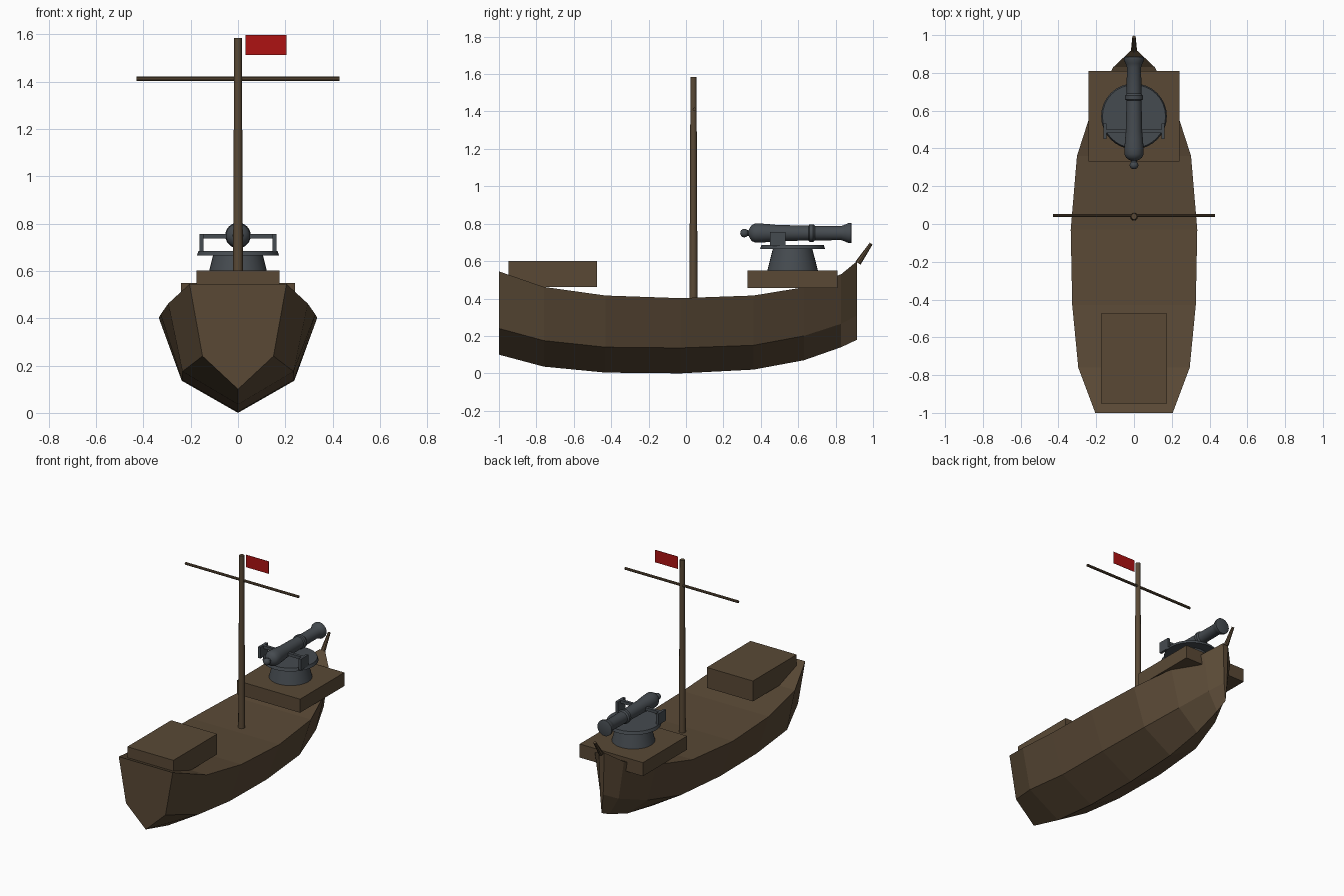
import bpy, bmesh, math
from mathutils import Vector

cube = bpy.data.objects.get("Cube")
if cube:
    bpy.data.objects.remove(cube, do_unlink=True)


def material(name, rgb):
    m = bpy.data.materials.new(name)
    m.use_nodes = True
    m.diffuse_color = (*rgb, 1)
    m.node_tree.nodes["Principled BSDF"].inputs["Base Color"].default_value = (*rgb, 1)
    return m


WOOD = material("brown wood", (0.10, 0.066, 0.036))
IRON = material("dark iron", (0.06, 0.07, 0.08))
RED = material("red cloth", (0.42, 0.006, 0.006))


def finish(bm, name, mat, smooth=False):
    bmesh.ops.recalc_face_normals(bm, faces=bm.faces)
    mesh = bpy.data.meshes.new(name)
    bm.to_mesh(mesh)
    bm.free()
    mesh.materials.append(mat)
    ob = bpy.data.objects.new(name, mesh)
    bpy.context.collection.objects.link(ob)
    if smooth:
        bpy.ops.object.select_all(action="DESELECT")
        ob.select_set(True)
        bpy.context.view_layer.objects.active = ob
        bpy.ops.object.shade_smooth_by_angle(angle=math.radians(35))
    return ob


def box(name, lo, hi, mat):
    bm = bmesh.new()
    bmesh.ops.create_cube(bm, size=1)
    for v in bm.verts:
        v.co = Vector([(a + b) / 2 + c * (b - a) for a, b, c in zip(lo, hi, v.co)])
    return finish(bm, name, mat)


def lathe(name, start, axis, profile, mat, sides=24):
    """Rings of (distance, radius) along an axis, capped at both ends."""
    bm = bmesh.new()
    turn = Vector((0, 0, 1)).rotation_difference(Vector(axis))
    rings = []
    for d, r in profile:
        angles = [math.tau * i / sides for i in range(sides)]
        rings.append([bm.verts.new(Vector(start) + turn @ Vector(
            (r * math.cos(a), r * math.sin(a), d))) for a in angles])
    for a, b in zip(rings, rings[1:]):
        for i in range(sides):
            j = (i + 1) % sides
            bm.faces.new((a[i], a[j], b[j], b[i]))
    bm.faces.new(rings[0])
    bm.faces.new(rings[-1])
    return finish(bm, name, mat, True)


# Hull: y, keel z, chine half-width and z, deck half-width and z
stations = [
    (-1.00, 0.10, 0.150, 0.24, 0.205, 0.545),
    (-0.76, 0.036, 0.235, 0.175, 0.295, 0.462),
    (-0.43, 0.004, 0.237, 0.14, 0.327, 0.416),
    (-0.03, 0.0, 0.238, 0.136, 0.335, 0.402),
    (0.36, 0.02, 0.215, 0.15, 0.302, 0.416),
    (0.63, 0.07, 0.150, 0.20, 0.215, 0.46),
    (0.83, 0.14, 0.070, 0.265, 0.11, 0.53),
    (0.915, 0.18, 0.012, 0.31, 0.02, 0.60),
]
bm = bmesh.new()
rings = []
for y, zk, xc, zc, xd, zd in stations:
    outline = [(0, zk), (xc, zc), (xd, zd), (-xd, zd), (-xc, zc)]
    rings.append([bm.verts.new((x, y, z)) for x, z in outline])
for a, b in zip(rings, rings[1:]):
    for i in range(5):
        j = (i + 1) % 5
        bm.faces.new((a[i], a[j], b[j], b[i]))
bm.faces.new(rings[0])
bm.faces.new(rings[-1])
finish(bm, "hull", WOOD)

# Deck structures and bow post
box("stern_cabin", (-0.175, -0.95, 0.462), (0.175, -0.475, 0.602), WOOD)
box("gun_platform", (-0.24, 0.33, 0.457), (0.24, 0.81, 0.55), WOOD)
lathe("bow_post", (0, 0.92, 0.59), (0, 0.56, 0.83), [(0, 0.016), (0.125, 0.009)], WOOD, 8)

# Mast, yard and flag
lathe("mast", (0, 0.04, 0.395), (0, 0, 1), [(0, 0.022), (1.19, 0.016)], WOOD, 12)
lathe("yard", (-0.43, 0.045, 1.412), (1, 0, 0), [(0, 0.009), (0.86, 0.009)], WOOD, 8)
box("flag", (0.032, 0.039, 1.512), (0.206, 0.041, 1.597), RED)

# Gun mount
lathe("gun_pedestal", (0, 0.57, 0.55), (0, 0, 1), [(0, 0.135), (0.118, 0.105)], IRON, 32)
lathe("turntable", (0, 0.57, 0.665), (0, 0, 1), [(0, 0.174), (0.02, 0.167)], IRON, 32)
for side, s in (("left", 1), ("right", -1)):
    x = sorted((s * 0.145, s * 0.162))
    box(side + "_bracket", (x[0], 0.45, 0.68), (x[1], 0.532, 0.757), IRON)
box("trunnion_bar", (-0.16, 0.481, 0.737), (0.16, 0.501, 0.757), IRON)

# Barrel: knob, breech, rings and flared muzzle
knob = [(0.022 - 0.022 * math.cos(a), 0.022 * math.sin(a) + 0.001)
        for a in (math.radians(d) for d in range(0, 150, 20))]
barrel = knob + [
    (0.045, 0.015), (0.052, 0.03), (0.062, 0.043), (0.08, 0.051), (0.11, 0.051),
    (0.16, 0.047), (0.20, 0.043), (0.365, 0.04), (0.37, 0.047), (0.39, 0.047),
    (0.40, 0.039), (0.54, 0.038), (0.56, 0.045), (0.58, 0.054), (0.593, 0.054),
    (0.596, 0.046),
]
lathe("gun_barrel", (0, 0.29, 0.75), (0, 1, 0), barrel, IRON)
